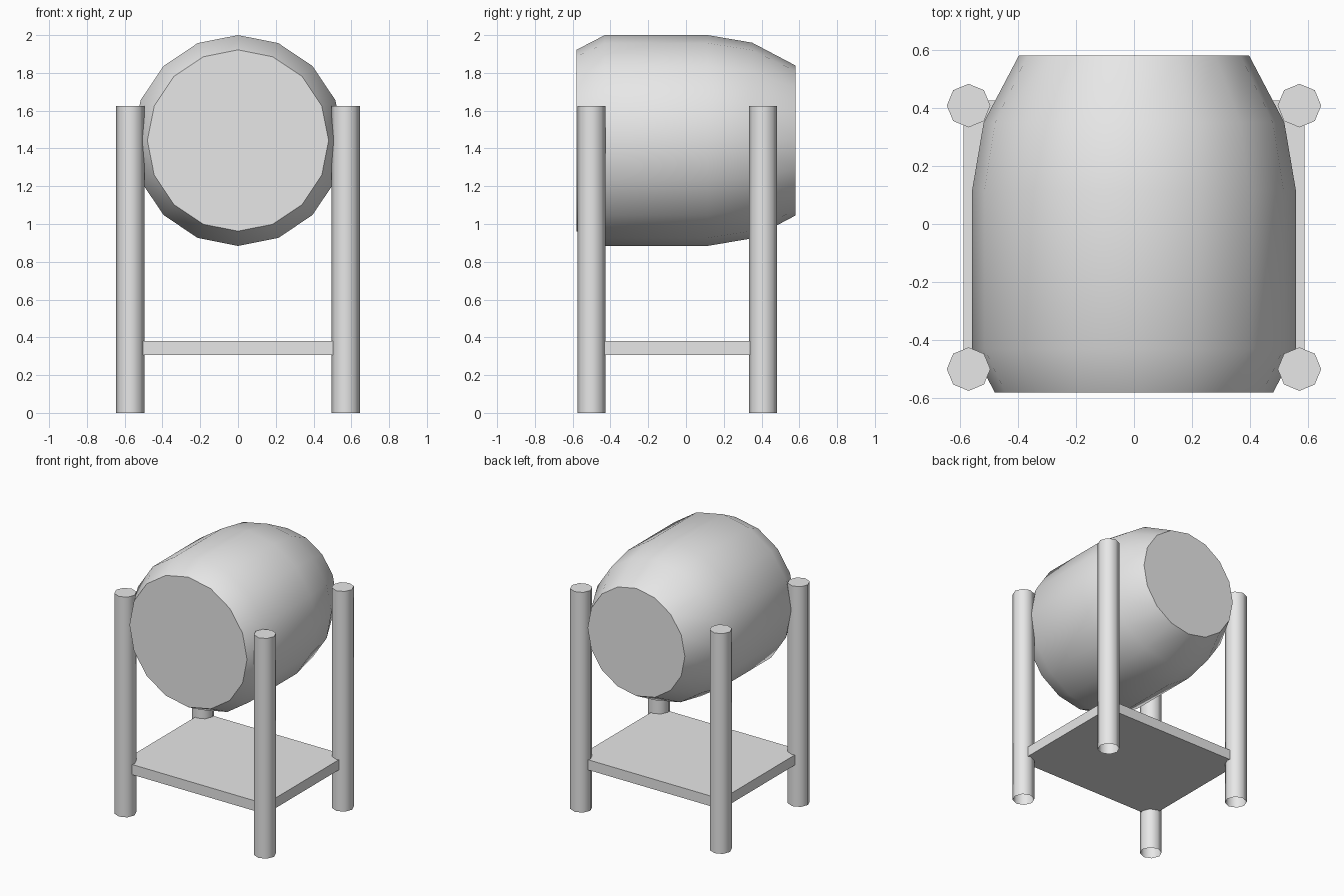
import bpy
import math
from mathutils import Matrix, Vector

cube = bpy.data.objects.get("Cube")
if cube:
    bpy.data.objects.remove(cube, do_unlink=True)

# One plain grey for every part
grey = bpy.data.materials.new("light_grey")
grey.use_nodes = True
grey.diffuse_color = (0.8, 0.8, 0.8, 1)
grey.node_tree.nodes["Principled BSDF"].inputs["Base Color"].default_value = (0.8, 0.8, 0.8, 1)


def add_part(name, verts, faces, smooth=True):
    mesh = bpy.data.meshes.new(name)
    mesh.from_pydata(verts, [], faces)
    mesh.update()
    mesh.materials.append(grey)
    obj = bpy.data.objects.new(name, mesh)
    bpy.context.collection.objects.link(obj)
    if smooth:
        bpy.ops.object.select_all(action="DESELECT")
        obj.select_set(True)
        bpy.context.view_layer.objects.active = obj
        bpy.ops.object.shade_smooth_by_angle(angle=math.radians(50))
    return obj


def lathe(name, profile, sides, matrix, cap_start=True):
    """Turn (radius, height) pairs around local z, then place with matrix."""
    verts = []
    for radius, height in profile:
        for i in range(sides):
            a = math.tau * i / sides
            verts.append(matrix @ Vector((radius * math.cos(a), radius * math.sin(a), height)))
    faces = []
    for ring in range(len(profile) - 1):
        for i in range(sides):
            a, b = ring * sides + i, ring * sides + (i + 1) % sides
            faces.append((a, b, b + sides, a + sides))
    last = (len(profile) - 1) * sides
    faces.append(tuple(range(last, last + sides)))
    if cap_start:
        faces.append(tuple(reversed(range(sides))))
    return add_part(name, verts, faces)


# Barrel lying along y, tapering more towards the back
barrel_profile = [(0.48, -0.58), (0.558, -0.43), (0.558, 0.115), (0.518, 0.35), (0.397, 0.58)]
lay_down = Matrix.Translation((0, 0, 1.442)) @ Matrix.Rotation(-math.pi / 2, 4, "X")
lathe("barrel", barrel_profile, 16, lay_down)

# Four octagonal posts, open underneath
LEG_X, FRONT_Y, BACK_Y = 0.57, -0.5, 0.408
for end, y in (("front", FRONT_Y), ("back", BACK_Y)):
    for side, x in (("left", LEG_X), ("right", -LEG_X)):
        lathe(f"{end}_{side}_leg", [(0.075, 0), (0.075, 1.625)], 8,
              Matrix.Translation((x, y, 0)), cap_start=False)

# Shelf board between the posts
overhang = 0.017
bpy.ops.mesh.primitive_cube_add(size=1, location=(0, (FRONT_Y + BACK_Y) / 2, 0.343))
shelf = bpy.context.object
shelf.name = "shelf"
shelf.scale = (2 * (LEG_X + overhang), BACK_Y - FRONT_Y + 2 * overhang, 0.075)
shelf.data.materials.append(grey)
